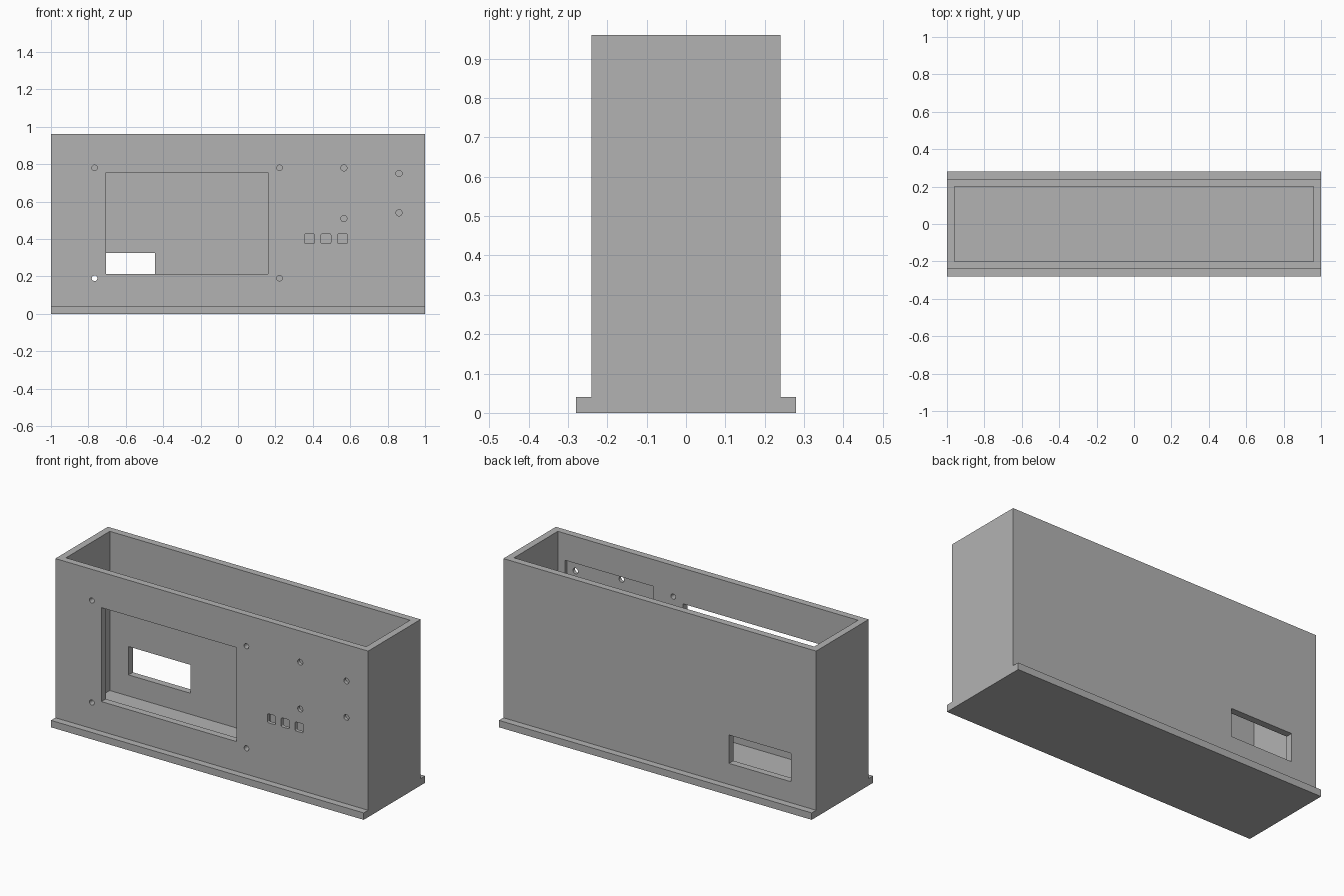
import bpy, bmesh, math
from mathutils import Matrix, Vector

if "Cube" in bpy.data.objects:
    bpy.data.objects.remove(bpy.data.objects["Cube"])

grey = bpy.data.materials.new("grey_plastic")
grey.diffuse_color = (0.45, 0.45, 0.45, 1)
grey.use_nodes = True
grey.node_tree.nodes["Principled BSDF"].inputs["Base Color"].default_value = grey.diffuse_color


def new_object(name, bm):
    bmesh.ops.recalc_face_normals(bm, faces=bm.faces)
    mesh = bpy.data.meshes.new(name)
    bm.to_mesh(mesh)
    bm.free()
    mesh.materials.append(grey)
    obj = bpy.data.objects.new(name, mesh)
    bpy.context.collection.objects.link(obj)
    return obj


def box(name, x, y, z, corner=0):
    """Box from (min, max) ranges, optionally rounding the edges along y."""
    bm = bmesh.new()
    size = Matrix.Diagonal((x[1] - x[0], y[1] - y[0], z[1] - z[0], 1))
    mid = Vector((sum(x) / 2, sum(y) / 2, sum(z) / 2))
    bmesh.ops.create_cube(bm, size=1, matrix=Matrix.Translation(mid) @ size)
    if corner:
        edges = [e for e in bm.edges
                 if abs(e.verts[0].co.y - e.verts[1].co.y) > 0.01]
        bmesh.ops.bevel(bm, geom=edges, offset=corner, segments=3,
                        profile=0.5, affect='EDGES')
    return new_object(name, bm)


def drill(name, x, z, radius):
    bm = bmesh.new()
    place = Matrix.Translation((x, -0.22, z)) @ Matrix.Rotation(math.pi / 2, 4, 'X')
    bmesh.ops.create_cone(bm, cap_ends=True, segments=24, radius1=radius,
                          radius2=radius, depth=0.12, matrix=place)
    return new_object(name, bm)


# Enclosure body with front and back foot flanges, extruded along x
half = [(0.28, 0), (0.28, 0.04), (0.24, 0.04), (0.24, 0.96)]
profile = half + [(-y, z) for y, z in reversed(half)]
bm = bmesh.new()
face = bm.faces.new([bm.verts.new((-1, y, z)) for y, z in profile])
ext = bmesh.ops.extrude_face_region(bm, geom=[face])
bmesh.ops.translate(bm, vec=(2, 0, 0),
                    verts=[v for v in ext["geom"] if isinstance(v, bmesh.types.BMVert)])
body = new_object("enclosure", bm)

# Open-topped cavity, circuit board recess, display window and rear opening
FRONT = (-0.3, -0.15)
cutters = [
    box("cavity_cutter", (-0.96, 0.96), (-0.2, 0.2), (0.04, 1.1)),
    box("board_recess_cutter", (0.348, 0.915), (-0.22, -0.12), (0.35, 0.805)),
    box("display_cutter", (-0.705, 0.16), FRONT, (0.212, 0.755)),
    box("rear_opening_cutter", (-0.84, -0.443), (0.15, 0.3), (0.162, 0.326)),
]

# Three rounded button openings
for cx in (0.382, 0.47, 0.559):
    cutters.append(box("button_cutter", (cx - 0.026, cx + 0.026), FRONT,
                       (0.375, 0.427), corner=0.007))

# Display and circuit board screw holes
for x in (-0.767, 0.222):
    for z in (0.19, 0.78):
        cutters.append(drill("display_screw_cutter", x, z, 0.015))
for x, z in ((0.566, 0.78), (0.566, 0.509), (0.861, 0.75), (0.861, 0.54)):
    cutters.append(drill("board_screw_cutter", x, z, 0.0165))

# Apply the cuts
bpy.context.view_layer.objects.active = body
body.select_set(True)
for c in cutters:
    c.hide_render = True
    mod = body.modifiers.new("cut", 'BOOLEAN')
    mod.operation = 'DIFFERENCE'
    mod.solver = 'EXACT'
    mod.object = c
    bpy.ops.object.modifier_apply(modifier=mod.name)
for c in cutters:
    bpy.data.objects.remove(c)
bpy.ops.object.shade_smooth_by_angle(angle=math.radians(30))
